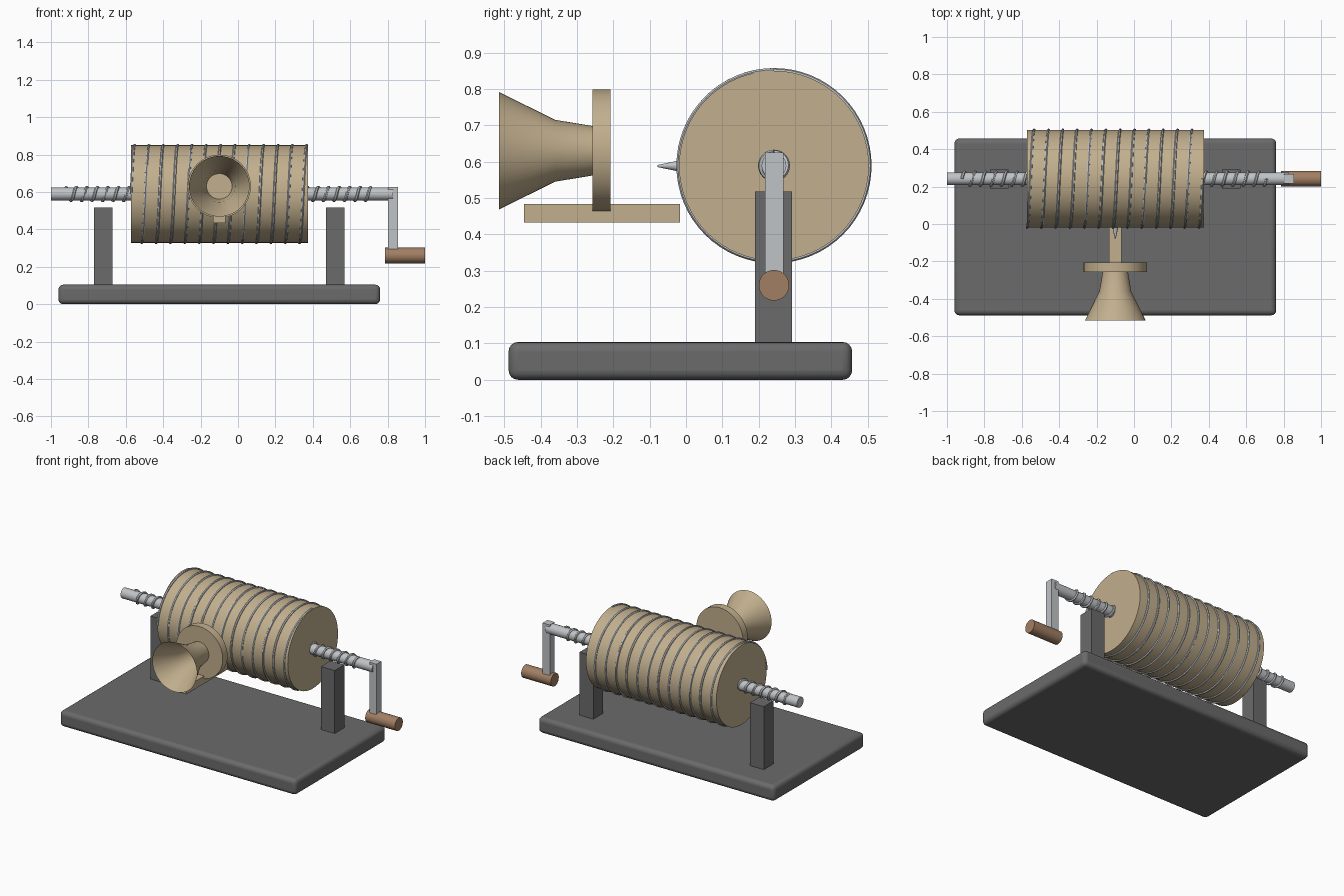
import bpy
import math
from mathutils import Matrix, Vector

cube = bpy.data.objects.get("Cube")
if cube:
    bpy.data.objects.remove(cube, do_unlink=True)

AXLE_Y, AXLE_Z = 0.242, 0.589
HORN_X, HORN_Z = -0.10, 0.63


def material(name, color):
    mat = bpy.data.materials.new(name)
    mat.use_nodes = True
    mat.diffuse_color = (*color, 1)
    mat.node_tree.nodes["Principled BSDF"].inputs["Base Color"].default_value = (*color, 1)
    return mat


IRON = material("dark iron", (0.145, 0.145, 0.145))
BRASS = material("pale brass", (0.54, 0.43, 0.27))
STEEL = material("steel", (0.53, 0.55, 0.57))
WOOD = material("brown wood", (0.36, 0.21, 0.125))


def finish(obj, name, mat, smooth=True):
    obj.name = name
    obj.data.materials.append(mat)
    if smooth:
        bpy.ops.object.select_all(action="DESELECT")
        obj.select_set(True)
        bpy.context.view_layer.objects.active = obj
        bpy.ops.object.shade_smooth_by_angle(angle=math.radians(35))
    return obj


def box(name, mat, low, high, bevel=0):
    low, high = Vector(low), Vector(high)
    bpy.ops.mesh.primitive_cube_add(size=1)
    obj = bpy.context.object
    obj.data.transform(Matrix.Translation((low + high) / 2) @ Matrix.Diagonal((*(high - low), 1)))
    if bevel:
        mod = obj.modifiers.new("rounded edges", "BEVEL")
        mod.width, mod.segments = bevel, 4
    return finish(obj, name, mat, smooth=bool(bevel))


def rod(name, mat, start, end, r1, r2=None, sides=48):
    """Cylinder or cone running from start to end."""
    start, end = Vector(start), Vector(end)
    axis = end - start
    bpy.ops.mesh.primitive_cone_add(vertices=sides, radius1=r1, radius2=r1 if r2 is None else r2,
                                    depth=axis.length)
    obj = bpy.context.object
    turn = axis.to_track_quat("Z", "Y").to_matrix().to_4x4()
    obj.data.transform(Matrix.Translation((start + end) / 2) @ turn)
    return finish(obj, name, mat)


def helix(name, mat, x0, pitch, t0, t1, radius, wire, steps):
    """Wire wound around the axle; angle 0 is the top, then towards the back."""
    curve = bpy.data.curves.new(name, "CURVE")
    curve.dimensions = "3D"
    curve.bevel_depth, curve.bevel_resolution = wire, 1
    curve.use_fill_caps = True
    count = int((t1 - t0) * steps) + 1
    line = curve.splines.new("POLY")
    line.points.add(count - 1)
    for i, point in enumerate(line.points):
        turn = t0 + (t1 - t0) * i / (count - 1)
        a = turn * math.tau
        point.co = (x0 + pitch * turn, AXLE_Y + radius * math.sin(a),
                    AXLE_Z + radius * math.cos(a), 1)
    obj = bpy.data.objects.new(name, curve)
    bpy.context.collection.objects.link(obj)
    bpy.ops.object.select_all(action="DESELECT")
    obj.select_set(True)
    bpy.context.view_layer.objects.active = obj
    bpy.ops.object.convert(target="MESH")
    return finish(bpy.context.object, name, mat)


def lathe_y(name, mat, profile, sides=48):
    """Open surface of (y, radius) rings around the horn axis."""
    verts = [(HORN_X + r * math.cos(math.tau * k / sides), y,
              HORN_Z + r * math.sin(math.tau * k / sides))
             for y, r in profile for k in range(sides)]
    faces = [(j * sides + k, (j + 1) * sides + k,
              (j + 1) * sides + (k + 1) % sides, j * sides + (k + 1) % sides)
             for j in range(len(profile) - 1) for k in range(sides)]
    mesh = bpy.data.meshes.new(name)
    mesh.from_pydata(verts, [], faces)
    obj = bpy.data.objects.new(name, mesh)
    bpy.context.collection.objects.link(obj)
    return finish(obj, name, mat)


# Base plate and the two support posts
box("base", IRON, (-0.96, -0.488, 0), (0.76, 0.457, 0.104), bevel=0.026)
for side, x in (("right", -0.72), ("left", 0.52)):
    box(side + "_post", IRON, (x - 0.05, 0.19, 0.09), (x + 0.05, 0.292, 0.518))

# Drum with its spiral groove wire
rod("drum", BRASS, (-0.573, AXLE_Y, AXLE_Z), (0.375, AXLE_Y, AXLE_Z), 0.261, sides=64)
helix("drum_spiral", STEEL, -0.553, 0.0767, -0.25, 12, 0.2615, 0.007, 64)

# Threaded shaft
rod("shaft", STEEL, (-1.0, AXLE_Y, AXLE_Z), (0.83, AXLE_Y, AXLE_Z), 0.034, sides=32)
helix("shaft_thread", STEEL, -0.92, 0.0562, 0, 29, 0.036, 0.008, 24)

# Crank arm and handle
box("crank_arm", STEEL, (0.803, 0.217, 0.285), (0.855, 0.268, 0.625))
rod("crank_handle", WOOD, (0.785, AXLE_Y, 0.26), (1.0, AXLE_Y, 0.26), 0.042, sides=32)

# Mouthpiece: support bar, diaphragm disc, flared horn and needle
box("mouthpiece_bar", BRASS, (HORN_X - 0.034, -0.445, 0.433), (HORN_X + 0.034, -0.017, 0.483))
rod("diaphragm", BRASS, (HORN_X, -0.257, HORN_Z), (HORN_X, -0.207, HORN_Z), 0.169)
lathe_y("horn", BRASS, [(-0.515, 0.162), (-0.36, 0.085), (-0.25, 0.067)])
rod("needle", STEEL, (HORN_X, -0.005, 0.588), (HORN_X, -0.078, 0.588), 0.018, 0.003, sides=16)
